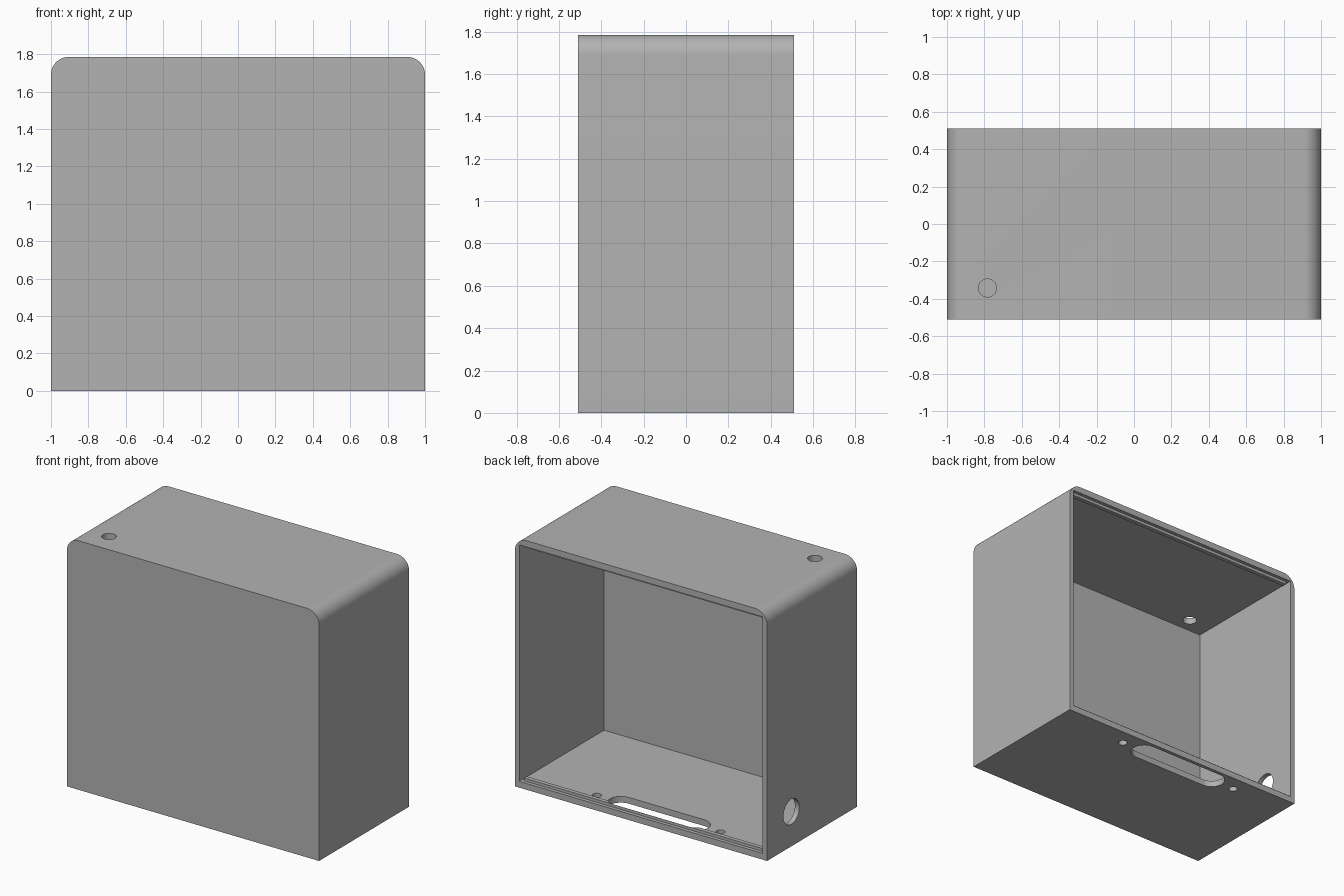
import bpy, bmesh
from math import sin, cos, pi
from mathutils import Matrix, Vector

if "Cube" in bpy.data.objects:
    bpy.data.objects.remove(bpy.data.objects["Cube"], do_unlink=True)

# Overall sizes
HALF_D, HEIGHT = 0.51, 1.785
SIDE, FLOOR, FRONT = 0.035, 0.045, 0.06
ROUND = 0.095

grey = bpy.data.materials.new("plain_grey")
grey.use_nodes = True
grey.diffuse_color = (0.45, 0.45, 0.45, 1)
grey.node_tree.nodes["Principled BSDF"].inputs["Base Color"].default_value = (0.45, 0.45, 0.45, 1)


def arc(cx, cy, r, start, end, n):
    steps = [start + (end - start) * i / n for i in range(n + 1)]
    return [(cx + r * cos(a), cy + r * sin(a)) for a in steps]


def prism(name, outline, depth, matrix):
    """Extrude a flat outline along local z, centred, then place it."""
    bm = bmesh.new()
    face = bm.faces.new([bm.verts.new((u, v, -depth / 2)) for u, v in outline])
    out = bmesh.ops.extrude_face_region(bm, geom=[face])
    verts = [g for g in out["geom"] if isinstance(g, bmesh.types.BMVert)]
    bmesh.ops.translate(bm, verts=verts, vec=(0, 0, depth))
    bmesh.ops.recalc_face_normals(bm, faces=bm.faces)
    bm.transform(matrix)
    mesh = bpy.data.meshes.new(name)
    bm.to_mesh(mesh)
    bm.free()
    obj = bpy.data.objects.new(name, mesh)
    bpy.context.collection.objects.link(obj)
    mesh.materials.append(grey)
    return obj


def box(name, lo, hi):
    lo, hi = Vector(lo), Vector(hi)
    half = (hi - lo) / 2
    outline = [(-half.x, -half.y), (half.x, -half.y), (half.x, half.y), (-half.x, half.y)]
    return prism(name, outline, half.z * 2, Matrix.Translation((lo + hi) / 2))


def cut(obj, cutters):
    bpy.context.view_layer.objects.active = obj
    for c in cutters:
        c.hide_render = True
        mod = obj.modifiers.new("cut", "BOOLEAN")
        mod.operation, mod.solver, mod.object = "DIFFERENCE", "EXACT", c
        bpy.ops.object.modifier_apply(modifier=mod.name)


# Shell with rounded top edges
upright = Matrix.Rotation(pi / 2, 4, "X")
top = HEIGHT - ROUND
outline = [(-1, 0), (1, 0)]
outline += arc(1 - ROUND, top, ROUND, 0, pi / 2, 16)
outline += arc(ROUND - 1, top, ROUND, pi / 2, pi, 16)
shell = prism("enclosure_shell", outline, HALF_D * 2, upright)

# Cavity, open at the back
inner = 1 - SIDE
cavity = box("cavity_cutter", (-inner, FRONT - HALF_D, FLOOR), (inner, 1, HEIGHT - FLOOR))

# Floor slot with a fixing hole at each end
slot_x, slot_y, slot_r, slot_l = -0.06, 0.394, 0.09, 0.3
capsule = arc(slot_l, 0, slot_r, -pi / 2, pi / 2, 20) + arc(-slot_l, 0, slot_r, pi / 2, 3 * pi / 2, 20)
slot = prism("slot_cutter", capsule, 0.3, Matrix.Translation((slot_x, slot_y, 0)))


def round_cutter(name, r, matrix):
    return prism(name, arc(0, 0, r, 0, 2 * pi, 40)[:-1], 0.3, matrix)


fixings = [round_cutter("fixing_cutter", 0.03, Matrix.Translation((slot_x + s * 0.49, slot_y, 0)))
           for s in (-1, 1)]

# Round holes in the top and the right side
top_hole = round_cutter("top_hole_cutter", 0.048, Matrix.Translation((-0.783, -0.342, HEIGHT)))
side_hole = round_cutter("side_hole_cutter", 0.09,
                         Matrix.Translation((-1, 0.235, 0.248)) @ Matrix.Rotation(pi / 2, 4, "Y"))
cutters = [cavity, slot, top_hole, side_hole] + fixings
cut(shell, cutters)

# Retaining rails along floor and ceiling, just inside the open back
rail_h, sink = 0.02, 0.005
lower_rail = box("lower_rail", (-0.945, 0.455, FLOOR - sink), (0.945, 0.485, FLOOR + rail_h))
upper_rail = box("upper_rail", (-0.945, 0.455, HEIGHT - FLOOR - rail_h), (0.945, 0.485, HEIGHT - FLOOR + sink))
cut(lower_rail, [slot])

for c in cutters:
    bpy.data.objects.remove(c, do_unlink=True)

# Smooth the curved walls, keep the edges crisp
bpy.ops.object.select_all(action="DESELECT")
for obj in (shell, lower_rail, upper_rail):
    obj.select_set(True)
bpy.context.view_layer.objects.active = shell
bpy.ops.object.shade_smooth_by_angle(angle=pi / 6)
